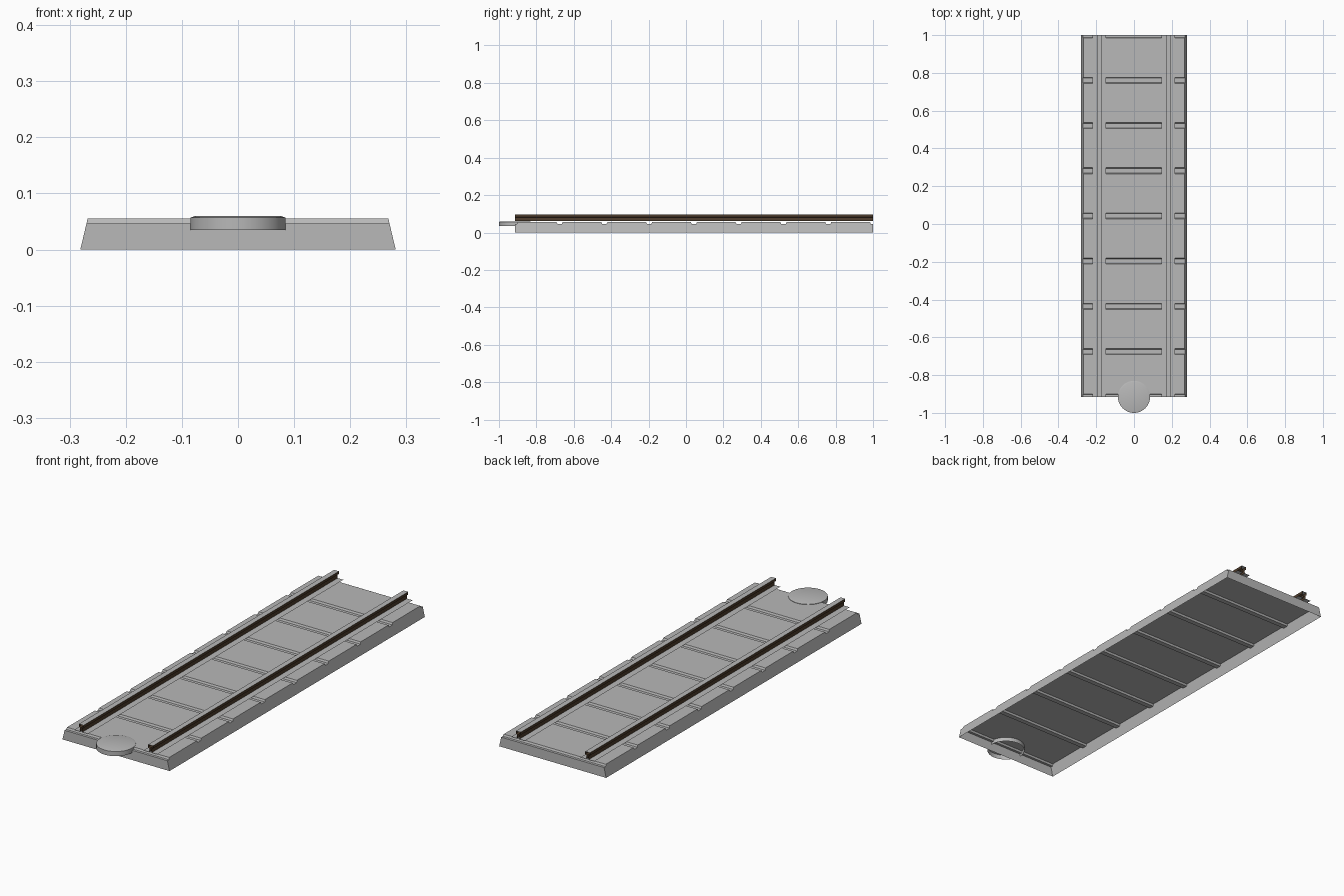
import bpy, math

if "Cube" in bpy.data.objects:
    bpy.data.objects.remove(bpy.data.objects["Cube"])

Y0, Y1 = -0.915, 1.0            # ends of the track bed
DECK, GROOVE = 0.055, 0.046     # deck height and groove floor height


def material(name, rgb):
    m = bpy.data.materials.new(name)
    m.diffuse_color = (*rgb, 1)
    m.use_nodes = True
    m.node_tree.nodes["Principled BSDF"].inputs["Base Color"].default_value = m.diffuse_color
    return m


grey = material("stone_grey", (0.48, 0.48, 0.48))
brown = material("dark_brown", (0.075, 0.045, 0.025))


def make(name, verts, faces, mats):
    me = bpy.data.meshes.new(name)
    me.from_pydata(verts, [], faces)
    me.update()
    for m in mats:
        me.materials.append(m)
    ob = bpy.data.objects.new(name, me)
    bpy.context.collection.objects.link(ob)
    return ob


def loft(name, rows, mats, caps=False):
    """Skin equal-length rows running left to right, stacked along +y."""
    n = len(rows[0])
    verts = [p for r in rows for p in r]
    faces = [(i * n + j, i * n + j + 1, (i + 1) * n + j + 1, (i + 1) * n + j)
             for i in range(len(rows) - 1) for j in range(n - 1)]
    if caps:
        last = (len(rows) - 1) * n
        faces.append(tuple(reversed(range(n))))
        faces.append(tuple(range(last, last + n)))
    return make(name, verts, faces, mats)


# Track bed: hollow sloped shell, open below, with a groove at each sleeper gap
stations = []
step = (Y1 - Y0) / 8
for k in range(9):
    c = Y0 + k * step
    for dy, z in ((-0.016, DECK), (-0.012, GROOVE), (0.012, GROOVE), (0.016, DECK)):
        if Y0 <= c + dy <= Y1:
            stations.append((c + dy, z))
stations = [(Y0, GROOVE)] + stations + [(Y1, GROOVE)]


def bed_row(y, z):
    x = 0.281 - 0.013 * z / DECK
    return [(-0.281, y, 0), (-x, y, z), (x, y, z), (0.281, y, 0)]


loft("track_bed", [bed_row(y, z) for y, z in stations], [grey], caps=True)

# Rails: open-ended sections, grey foot and running surface, brown sides
half = [(-0.036, 0.062), (-0.006, 0.062), (-0.005, 0.079), (-0.0125, 0.083), (-0.0125, 0.096)]
profile = half + [(-x, z) for x, z in reversed(half)]
for side, cx in (("left", -0.183), ("right", 0.181)):
    rail = loft(side + "_rail", [[(cx + x, y, z) for x, z in profile] for y in (Y0, Y1)],
                [grey, brown])
    for f in rail.data.polygons:
        f.material_index = 0 if f.normal.z > 0.9 else 1

# Round coupling tab at the front: lidded ring with a small bevel, open below
SEG = 40
verts, faces = [], []
for r, z in ((0.085, 0.035), (0.085, 0.057), (0.077, 0.0595)):
    verts += [(r * math.cos(2 * math.pi * i / SEG), Y0 + r * math.sin(2 * math.pi * i / SEG), z)
              for i in range(SEG)]
for k in range(2):
    for i in range(SEG):
        j = (i + 1) % SEG
        faces.append((k * SEG + i, k * SEG + j, (k + 1) * SEG + j, (k + 1) * SEG + i))
faces.append(tuple(range(2 * SEG, 3 * SEG)))
tab = make("coupling_tab", verts, faces, [grey])
bpy.context.view_layer.objects.active = tab
tab.select_set(True)
bpy.ops.object.shade_smooth_by_angle(angle=math.radians(30))
